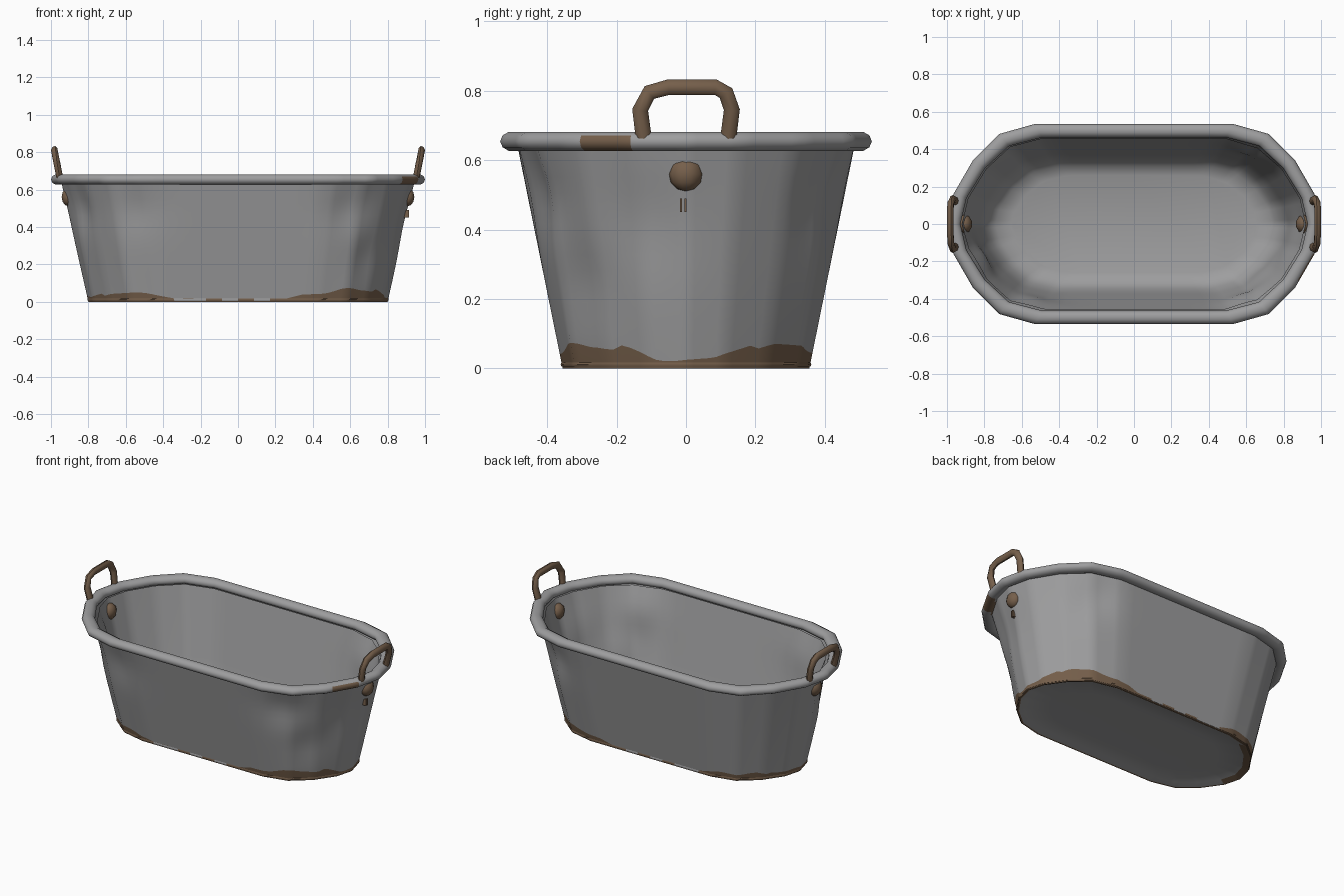
import bpy, bmesh, math
from mathutils import Vector

cube = bpy.data.objects.get("Cube")
if cube:
    bpy.data.objects.remove(cube, do_unlink=True)


def material(name, colour):
    m = bpy.data.materials.new(name)
    m.use_nodes = True
    m.diffuse_color = (*colour, 1)
    m.node_tree.nodes["Principled BSDF"].inputs["Base Color"].default_value = (*colour, 1)
    return m


zinc = material("worn zinc grey", (0.34, 0.34, 0.345))
rust = material("rust brown", (0.18, 0.115, 0.07))

# Rounded oblong outline in unit half-lengths, one quarter mirrored all round
quarter = [(1, 0), (0.965, 0.3), (0.86, 0.64), (0.72, 0.9), (0.53, 1), (0, 1)]
corners = quarter[:-1] + [(-x, y) for x, y in reversed(quarter[1:])]
corners = corners[:-1] + [(-1, 0)] if corners[-1] != (-1, 0) else corners
corners = quarter + [(-x, y) for x, y in reversed(quarter[:-1])]
corners += [(x, -y) for x, y in reversed(corners[1:-1])]
STEPS = 5
outline = []
for i, a in enumerate(corners):
    b = corners[(i + 1) % len(corners)]
    outline += [Vector(a).lerp(Vector(b), s / STEPS) for s in range(STEPS)]


def ring(rx, ry, z):
    return [Vector((p.x * rx, p.y * ry, z)) for p in outline]


def loft(name, rings, closed=False, caps=(), rule=None, angle=50):
    """Skin a stack of outline rings; rule(row, centre) picks the material."""
    bm = bmesh.new()
    rows = [[bm.verts.new(p) for p in r] for r in rings]
    n = len(outline)
    for r in range(len(rows) if closed else len(rows) - 1):
        low, high = rows[r], rows[(r + 1) % len(rows)]
        for i in range(n):
            j = (i + 1) % n
            f = bm.faces.new((low[i], low[j], high[j], high[i]))
            if rule:
                f.material_index = rule(r, f.calc_center_median())
    for c in caps:
        bm.faces.new(rows[c])
    bmesh.ops.recalc_face_normals(bm, faces=bm.faces)
    return finish(name, bm, angle)


def finish(name, bm, angle=50):
    me = bpy.data.meshes.new(name)
    bm.to_mesh(me)
    bm.free()
    ob = bpy.data.objects.new(name, me)
    bpy.context.collection.objects.link(ob)
    me.materials.append(zinc)
    me.materials.append(rust)
    bpy.ops.object.select_all(action='DESELECT')
    ob.select_set(True)
    bpy.context.view_layer.objects.active = ob
    bpy.ops.object.shade_smooth_by_angle(angle=math.radians(angle))
    return ob


# Dents: centre, radius, depth
dents = [((0.62, -0.43, 0.5), 0.13, 0.03), ((-0.55, -0.44, 0.5), 0.13, 0.02),
         ((-0.86, -0.2, 0.5), 0.12, 0.03), ((0.9, -0.14, 0.42), 0.16, 0.02),
         ((0.65, 0.42, 0.5), 0.12, 0.025), ((0.7, -0.3, 0.25), 0.12, 0.015)]


def dented(p):
    inward = Vector((-p.x * 0.4, -p.y, 0)).normalized()
    push = sum(d * math.exp(-((p - Vector(c)).length / r) ** 2) for c, r, d in dents)
    return p + inward * push


def wall(t, inset=0.0):
    return 0.8 + 0.145 * t - inset, 0.355 + 0.13 * t - inset, 0.64 * t


# Ragged upper edge of the rust, tallest at the rounded corners
def rust_height(p):
    corner = max(0, min(1, (abs(p.x) - 0.22) * 3)) * max(0, min(1, (abs(p.y) - 0.08) * 6))
    tall = 0.055 if p.x > 0 else 0.035
    end = 0.016 if abs(p.x) > 0.72 else 0
    return 0.012 + end + tall * corner + 0.007 * math.sin(23 * p.x + 17 * p.y)


# Outer shell with the rust line as its second ring, and the recessed underside
foot = ring(*wall(0))
line = []
for p, u in zip(foot, outline):
    h = max(0.006, rust_height(p))
    rx, ry, z = wall(h / 0.64)
    line.append(Vector((u.x * rx, u.y * ry, h)))
levels = [0.16 + 0.07 * k for k in range(13)]
shell = [ring(0.6, 0.22, 0.018), ring(0.76, 0.318, 0.014), ring(0.79, 0.345, 0), foot, line]
shell += [[dented(p) for p in ring(*wall(t))] for t in levels]


def shell_rule(row, c):
    if row in (2, 3):
        return 1
    return int(row == 1 and c.x < -0.55 and c.y > -0.1)


loft("tub_outer_shell", shell, caps=(0,), rule=shell_rule)

# Bottom bead
bead = [ring(0.8 + 0.006 * math.cos(a), 0.355 + 0.006 * math.sin(a + math.pi / 2),
             0.012 + 0.008 * math.sin(a)) for a in (k * math.tau / 6 for k in range(6))]
loft("foot_bead", bead, closed=True,
     rule=lambda r, c: int(abs(c.x) > 0.38 or math.sin(31 * c.x) > 0.1))

# Inner lining, rounded into the floor
inner = [ring(0.66, 0.26, 0.03), ring(0.74, 0.31, 0.05), ring(0.785, 0.345, 0.1)]
inner += [[dented(p) for p in ring(*wall(t, 0.025))] for t in levels[2:]]
lining = loft("tub_inner_lining", inner, caps=(0,))
lining.data.flip_normals()

# Rolled rim with a rusty patch on one end
rim = []
for k in range(10):
    a = k * math.tau / 10
    rim.append(ring(0.964 + 0.036 * math.cos(a), 0.499 + 0.036 * math.cos(a),
                    0.654 + 0.029 * math.sin(a)))
loft("rolled_rim", rim, closed=True,
     rule=lambda r, c: int(c.x > 0.6 and -0.3 < c.y < -0.16 and r in (6, 7, 8, 9, 0) and c.z < 0.668))

# Bent tube handles and the mounting knobs beneath them
path = [(-0.12, 0.65), (-0.132, 0.745), (-0.105, 0.795), (-0.05, 0.81),
        (0.085, 0.81), (0.115, 0.793), (0.132, 0.745), (0.12, 0.65)]
for side, label in ((1, "left"), (-1, "right")):
    bm = bmesh.new()
    pts = [Vector((side * (0.95 + 0.2 * (z - 0.65)), y, z)) for y, z in path]
    rows = []
    for i, p in enumerate(pts):
        along = (pts[min(i + 1, len(pts) - 1)] - pts[max(i - 1, 0)]).normalized()
        u = along.cross(Vector((1, 0, 0.2 * side))).normalized()
        v = along.cross(u)
        rows.append([bm.verts.new(p + u * 0.023 * math.cos(k * math.tau / 8)
                                  + v * 0.018 * math.sin(k * math.tau / 8)) for k in range(8)])
    for a, b in zip(rows, rows[1:]):
        for k in range(8):
            bm.faces.new((a[k], a[k - 1], b[k - 1], b[k]))
    bm.faces.new(rows[0])
    bm.faces.new(rows[-1])
    for f in bm.faces:
        f.material_index = 1
    bmesh.ops.recalc_face_normals(bm, faces=bm.faces)
    finish(label + "_handle", bm)

    bm = bmesh.new()
    bmesh.ops.create_uvsphere(bm, u_segments=10, v_segments=6, radius=1)
    for v in bm.verts:
        v.co = Vector((v.co.x * 0.04 + side * 0.905, v.co.y * 0.05, v.co.z * 0.05 + 0.56))
    for f in bm.faces:
        f.material_index = 1
    finish(label + "_inner_knob", bm)

# Small rusty bolt marks outside the end
for k, y in enumerate((-0.014, -0.002)):
    bm = bmesh.new()
    bmesh.ops.create_cube(bm, size=1)
    for v in bm.verts:
        v.co = Vector((v.co.x * 0.03 + 0.898, v.co.y * 0.006 + y, v.co.z * 0.04 + 0.47))
    for f in bm.faces:
        f.material_index = 1
    finish("bolt_mark_" + str(k + 1), bm)
